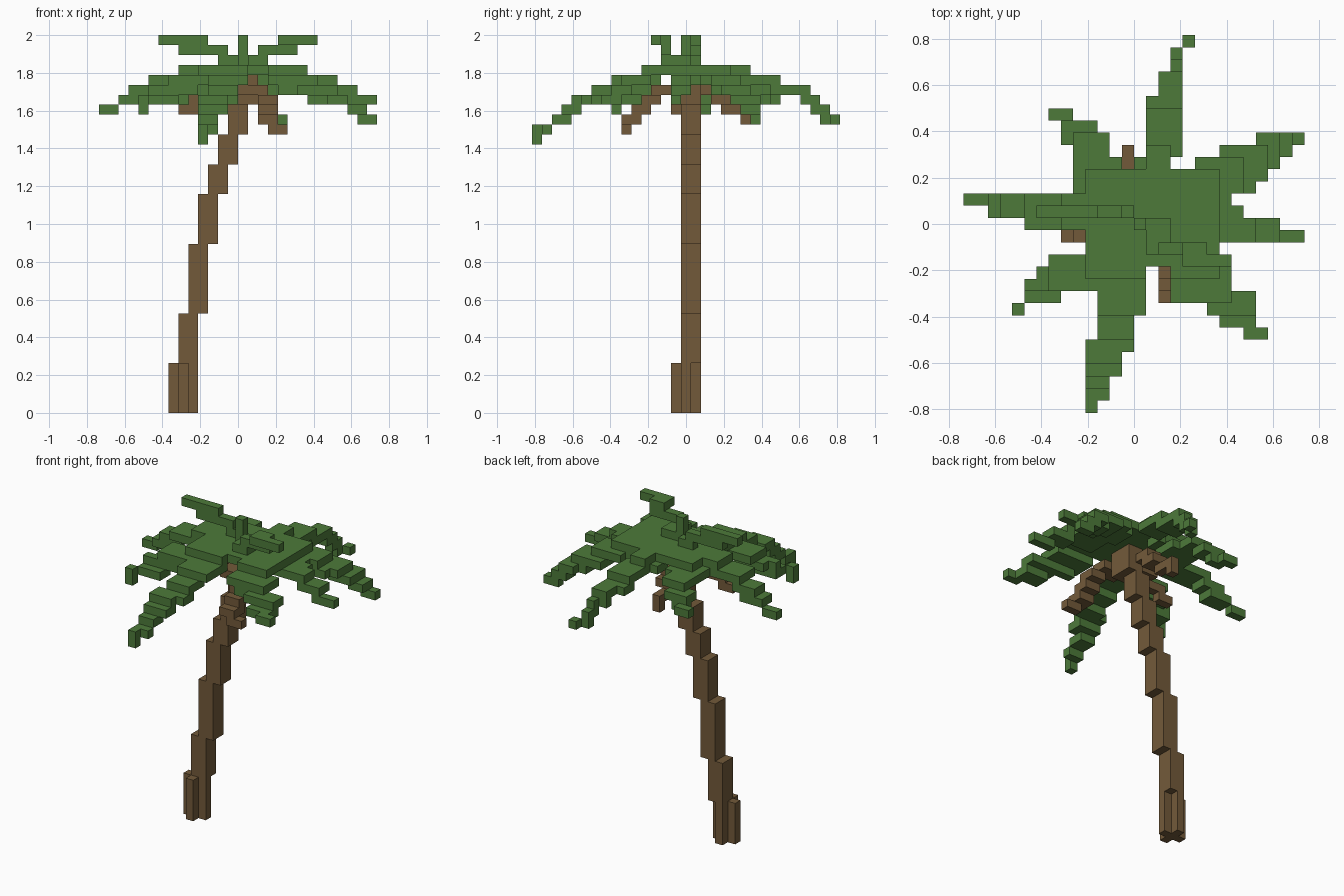
import bpy, bmesh
from mathutils import Vector

if "Cube" in bpy.data.objects:
    bpy.data.objects.remove(bpy.data.objects["Cube"], do_unlink=True)

U = 2 / 38  # size of one cube


def material(name, rgb):
    m = bpy.data.materials.new(name)
    m.use_nodes = True
    m.diffuse_color = (*rgb, 1)
    bsdf = m.node_tree.nodes["Principled BSDF"]
    bsdf.inputs["Base Color"].default_value = (*rgb, 1)
    bsdf.inputs["Roughness"].default_value = 0.9
    return m


BARK = material("bark brown", (0.171, 0.102, 0.042))
LEAF = material("leaf green", (0.074, 0.195, 0.042))

parts = []        # (name, material, cells)
occupied = set()  # cells taken by any part


def part(name, mat, *boxes):
    """Collect the cells of boxes given as (x0, x1, y0, y1, z0, z1)."""
    cells = {(x, y, z) for x0, x1, y0, y1, z0, z1 in boxes
             for x in range(x0, x1) for y in range(y0, y1) for z in range(z0, z1)}
    cells -= occupied
    occupied.update(cells)
    parts.append((name, mat, cells))


def layers(name, mat, *slabs):
    """Slabs one cube thick: (z, x0, x1, y0, y1)."""
    part(name, mat, *[(a, b, c, d, z, z + 1) for z, a, b, c, d in slabs])


# Leaning trunk: each section steps one cube sideways
steps = [5, 10, 17, 22, 25, 28, 31]
shifts = [-6, -5, -4, -3, -2, -1]
part("trunk", BARK, *[(x, x + 2, 0, 2, z0, z1)
                      for x, z0, z1 in zip(shifts, steps, steps[1:])])
part("trunk_foot", BARK, (-7, -4, 0, 1, 0, 5), (-6, -5, -1, 2, 0, 5))
part("trunk_crown", BARK, (0, 2, -1, 2, 31, 34))

# Bare drooping stalks
layers("front_stalk", BARK, (32, 0, 3, -3, -1), (31, 2, 4, -4, -2),
       (30, 2, 4, -5, -3), (29, 2, 4, -6, -4), (28, 3, 5, -6, -5))
layers("back_stalk", BARK, (32, -1, 1, 2, 4), (31, -1, 1, 3, 5),
       (30, -1, 0, 4, 6), (29, -1, 0, 6, 7), (30, -1, 0, 6, 7))
layers("right_stalk", BARK, (32, -3, 0, -1, 1), (31, -5, -2, -1, 0),
       (30, -6, -4, -1, 0))

# Canopy around the crown, open over one trunk cube
layers("canopy", LEAF, (34, -4, 0, -3, 4), (34, 1, 7, -3, 4), (34, 0, 1, 0, 4),
       (34, 0, 1, -3, -1))

# Long fronds, each dropping outward in thin slabs
layers("back_frond", LEAF, (34, 1, 3, 2, 7), (33, 1, 4, 6, 10), (32, 1, 4, 9, 11),
       (32, 2, 4, 11, 13), (31, 2, 4, 12, 13), (31, 3, 4, 13, 14),
       (30, 3, 4, 13, 15), (29, 3, 4, 14, 15), (29, 4, 5, 15, 16))
layers("back_left_frond", LEAF, (34, 3, 7, 2, 5), (33, 5, 9, 3, 6), (33, 4, 8, 2, 5),
       (32, 7, 11, 4, 7), (32, 8, 10, 3, 4), (31, 9, 12, 5, 7), (31, 10, 12, 7, 8),
       (30, 11, 13, 6, 8), (29, 12, 14, 7, 8))
layers("left_frond", LEAF, (33, 5, 10, -1, 1), (33, 5, 9, 1, 2),
       (32, 9, 12, -1, 1), (31, 11, 14, -1, 0))
layers("front_left_frond", LEAF, (34, 3, 7, -4, -1), (33, 3, 8, -6, -3),
       (32, 4, 9, -6, -5), (32, 6, 10, -7, -5), (31, 7, 10, -8, -6),
       (31, 9, 11, -9, -8))
layers("front_frond", LEAF, (34, -3, 1, -4, 0), (33, -3, 1, -7, -3),
       (32, -3, 0, -9, -6), (31, -3, 0, -10, -8), (31, -4, -1, -11, -9),
       (30, -4, -1, -12, -10), (29, -4, -2, -13, -11), (28, -4, -2, -14, -13),
       (28, -4, -3, -15, -14), (27, -4, -3, -15, -14))
layers("front_right_frond", LEAF, (34, -4, -1, -4, 0), (33, -7, -3, -5, -2),
       (32, -8, -4, -5, -3), (32, -9, -6, -5, -4), (31, -9, -6, -6, -4),
       (31, -10, -9, -7, -6), (30, -10, -9, -7, -6))
layers("right_frond", LEAF, (34, -6, 0, 0, 3), (33, -9, -4, 0, 3),
       (32, -11, -8, 1, 3), (31, -12, -9, 1, 3), (30, -14, -12, 2, 3))
layers("back_right_frond", LEAF, (34, -4, 1, 2, 5), (33, -5, -2, 3, 8),
       (33, -2, -1, 3, 6), (33, 0, 1, 4, 6), (32, -6, -3, 7, 9),
       (31, -6, -4, 8, 9), (31, -7, -5, 9, 10))

# Young upright shoots on top
part("centre_shoot", LEAF, (0, 1, 0, 1, 35, 38))
layers("right_shoot", LEAF, (35, -2, 0, 1, 2), (36, -6, -1, 1, 2), (37, -8, -3, 1, 2))
layers("left_shoot", LEAF, (35, 1, 3, -2, 1), (36, 2, 6, -2, -1),
       (37, 4, 8, -3, -2), (37, 4, 6, -2, -1))


def build(name, mat, cells):
    """Make the outward faces of the cells, then merge the flat ones."""
    bm = bmesh.new()
    verts = {}

    def vert(p):
        key = tuple(p)
        if key not in verts:
            verts[key] = bm.verts.new((key[0] * U, (key[1] - 0.5) * U, key[2] * U))
        return verts[key]

    for cell in sorted(cells):
        for axis in range(3):
            for side in (0, 1):
                near = list(cell)
                near[axis] += 2 * side - 1
                if tuple(near) in occupied:
                    continue
                base = Vector(cell)
                base[axis] += side
                u, v = Vector((0, 0, 0)), Vector((0, 0, 0))
                u[(axis + 1) % 3] = 1
                v[(axis + 2) % 3] = 1
                ring = [base, base + u, base + u + v, base + v]
                bm.faces.new([vert(p) for p in (ring if side else ring[::-1])])
    bmesh.ops.dissolve_limit(bm, angle_limit=0.01, verts=bm.verts[:], edges=bm.edges[:])
    mesh = bpy.data.meshes.new(name)
    bm.to_mesh(mesh)
    bm.free()
    mesh.materials.append(mat)
    bpy.context.collection.objects.link(bpy.data.objects.new(name, mesh))


for p in parts:
    build(*p)
